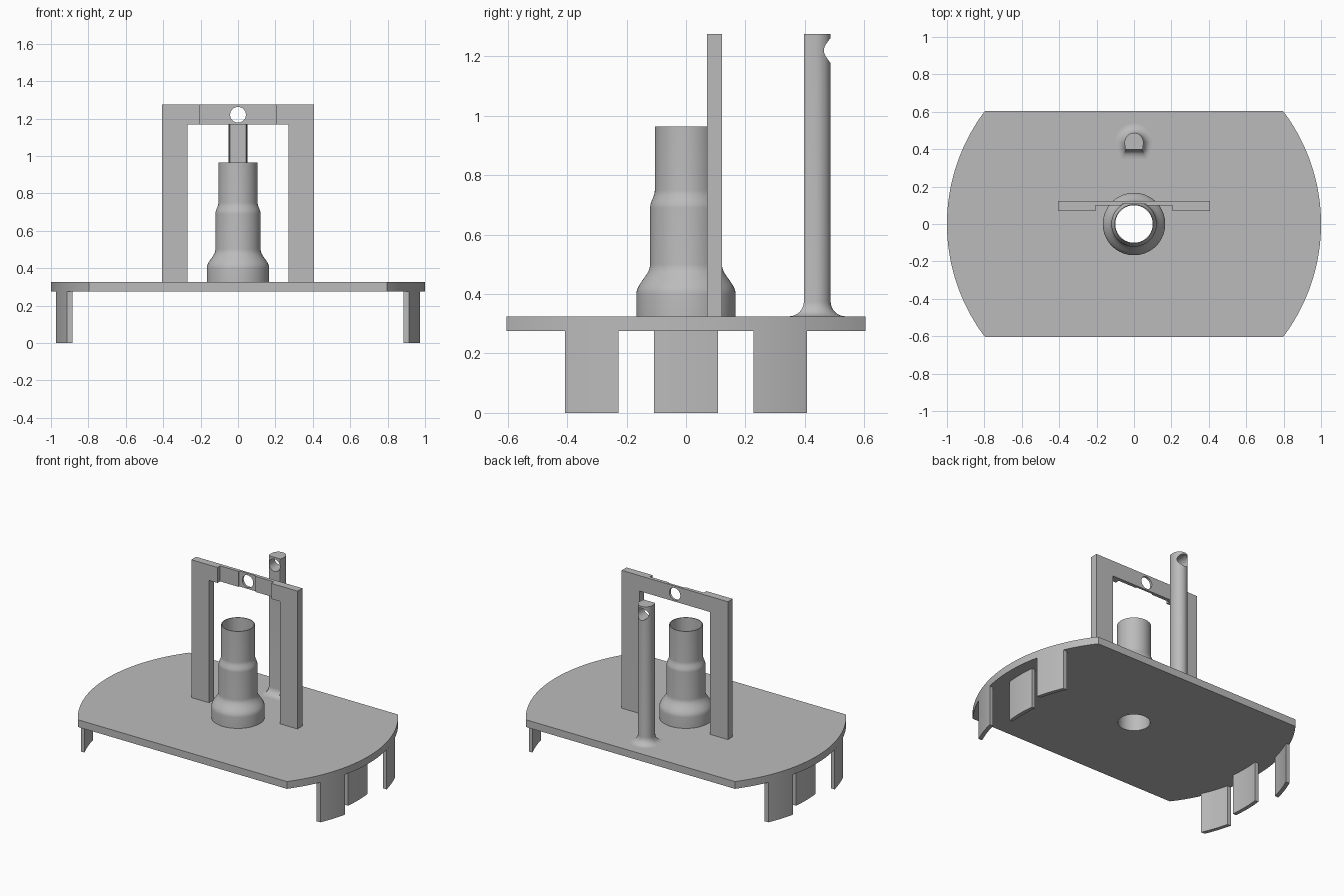
import bpy, bmesh
from math import sin, cos, pi, sqrt, asin

if "Cube" in bpy.data.objects:
    bpy.data.objects.remove(bpy.data.objects["Cube"], do_unlink=True)

grey = bpy.data.materials.new("neutral_grey")
grey.use_nodes = True
grey.diffuse_color = (0.5, 0.5, 0.5, 1)
grey.node_tree.nodes["Principled BSDF"].inputs["Base Color"].default_value = (0.5, 0.5, 0.5, 1)

DECK_LOW, DECK_TOP = 0.275, 0.325
FRAME_TOP, EYE_Z, EYE_R = 1.275, 1.22, 0.042


def finish(name, bm):
    """Turn a bmesh into a smooth-by-angle object."""
    bmesh.ops.recalc_face_normals(bm, faces=bm.faces[:])
    mesh = bpy.data.meshes.new(name)
    bm.to_mesh(mesh)
    bm.free()
    mesh.materials.append(grey)
    ob = bpy.data.objects.new(name, mesh)
    bpy.context.collection.objects.link(ob)
    return ob


def activate(ob):
    bpy.ops.object.select_all(action='DESELECT')
    ob.select_set(True)
    bpy.context.view_layer.objects.active = ob


def smooth(ob):
    activate(ob)
    bpy.ops.object.shade_smooth_by_angle(angle=0.5)


def loft(name, rings, closed=False):
    """Skin equal-length point rings; cap the ends or join last to first."""
    bm = bmesh.new()
    loops = [[bm.verts.new(p) for p in ring] for ring in rings]
    pairs = list(zip(loops, loops[1:]))
    if closed:
        pairs.append((loops[-1], loops[0]))
    else:
        bm.faces.new(loops[0])
        bm.faces.new(loops[-1])
    n = len(loops[0])
    for a, b in pairs:
        for i in range(n):
            j = (i + 1) % n
            bm.faces.new((a[i], a[j], b[j], b[i]))
    return finish(name, bm)


def prism(name, outline, z0, z1):
    return loft(name, [[(x, y, z) for x, y in outline] for z in (z0, z1)])


def circle(r, z, n=64):
    return [(r * cos(2 * pi * i / n), r * sin(2 * pi * i / n), z) for i in range(n)]


def arc(r, y0, y1, n):
    """Points on the +x side of a circle between two y values."""
    a, b = asin(y0 / r), asin(y1 / r)
    return [(r * cos(a + (b - a) * i / n), r * sin(a + (b - a) * i / n)) for i in range(n + 1)]


def cut(ob, cutter):
    activate(ob)
    mod = ob.modifiers.new("cut", 'BOOLEAN')
    mod.operation, mod.object, mod.solver = 'DIFFERENCE', cutter, 'EXACT'
    bpy.ops.object.modifier_apply(modifier=mod.name)
    bpy.data.objects.remove(cutter, do_unlink=True)


def eye_cutter(y0, y1):
    """Round bar along y at eye height."""
    ob = loft("eye_cutter", [[(x, y, EYE_Z + z) for x, z, _ in circle(EYE_R, 0, 48)] for y in (y0, y1)])
    ob.hide_render = True
    return ob


# Base plate: disc with two flat sides and a central hole
side = arc(1, -0.605, 0.605, 48)
plate = prism("base_plate", side + [(-x, -y) for x, y in side], DECK_LOW, DECK_TOP)
bore = loft("bore_cutter", [circle(0.1, 0.2), circle(0.1, 0.4)])
bore.hide_render = True
cut(plate, bore)
smooth(plate)

# Curved legs: outer pair flush with the rim, middle one set back
for label, sx in (("left", 1), ("right", -1)):
    for place, r, y0, y1 in (("front", 1, -0.408, -0.228), ("middle", 0.92, -0.107, 0.107),
                             ("back", 1, 0.228, 0.408)):
        outline = arc(r, y0, y1, 10) + arc(r - 0.026, y0, y1, 10)[::-1]
        leg = prism(f"{label}_{place}_leg", [(sx * x, y) for x, y in outline], 0, DECK_LOW)
        smooth(leg)


# Stepped tube with S-shaped shoulders
def shoulder(r0, z0, r1, z1, n=10):
    return [(r0 + (r1 - r0) * (1 - cos(pi * i / n)) / 2, z0 + (z1 - z0) * i / n) for i in range(n + 1)]


profile = [(0.1, DECK_TOP), (0.167, DECK_TOP)]
profile += shoulder(0.167, 0.4, 0.121, 0.5) + shoulder(0.121, 0.69, 0.105, 0.75)
profile += [(0.105, 0.965), (0.1, 0.965)]
smooth(loft("stepped_tube", [circle(r, z) for r, z in profile], closed=True))

# Portal frame: thick posts, thinner crossbar stepped twice toward the eye
BACK = 0.122
half = [(0.405, DECK_TOP), (0.405, FRAME_TOP)]


def block(name, x0, x1, y0, z0, z1):
    return prism(name, [(x0, y0), (x1, y0), (x1, BACK), (x0, BACK)], z0, z1)


for label, sx in (("left", 1), ("right", -1)):
    outline = [(0.27, DECK_TOP), (0.405, DECK_TOP), (0.405, FRAME_TOP),
               (0.205, FRAME_TOP), (0.205, 1.168), (0.27, 1.168)]
    loft(f"{label}_post", [[(sx * x, y, z) for x, z in outline] for y in (0.07, BACK)])
    block(f"{label}_crossbar", *sorted((sx * 0.065, sx * 0.205)), 0.098, 1.168, FRAME_TOP)
eye_plate = block("eye_plate", -0.065, 0.065, 0.106, 1.168, FRAME_TOP)
cut(eye_plate, eye_cutter(0, 0.2))
smooth(eye_plate)


# Rear rod: round at the back, flat at the front, flared foot, drilled eye
def rod_ring(d, z):
    r, cy = 0.05, 0.437
    pts = [((r + d) * cos(pi * i / 24), (r + d) * sin(pi * i / 24)) for i in range(25)]
    front = [(-0.049 - 0.7 * d, -0.028 - 0.6 * d), (-0.043 - 0.4 * d, -0.04 - d)]
    pts += front + [(-x, y) for x, y in front[::-1]]
    return [(x, cy + y, z) for x, y in pts]


flare = 0.05
rings = [rod_ring(flare * (1 - sin(a)), DECK_TOP + flare * (1 - cos(a)))
         for a in (pi / 2 * i / 8 for i in range(9))]
rod = loft("rear_rod", rings + [rod_ring(0, FRAME_TOP)])
cut(rod, eye_cutter(0.3, 0.6))
smooth(rod)
